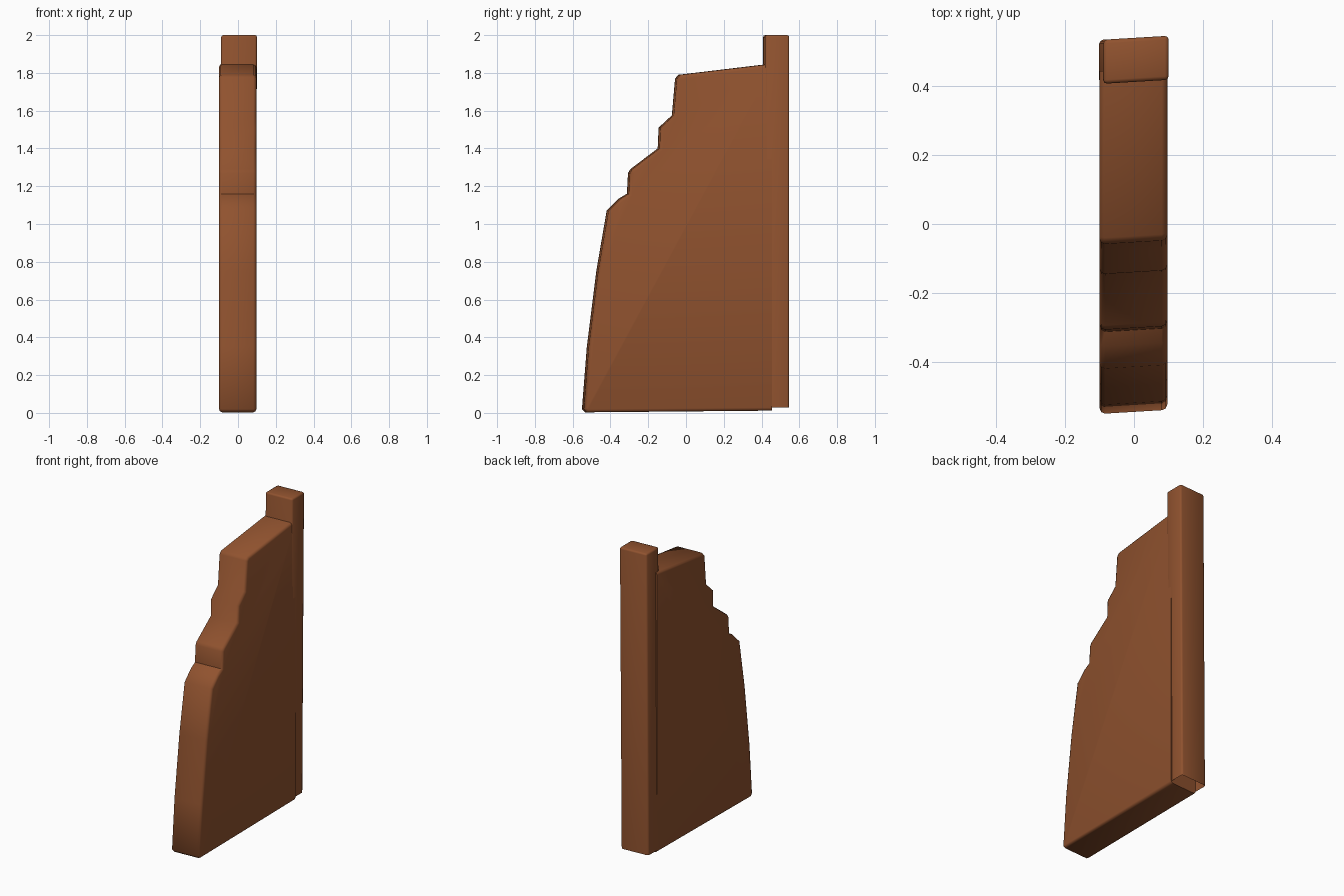
import bpy, bmesh, math

cube = bpy.data.objects.get("Cube")
if cube:
    bpy.data.objects.remove(cube, do_unlink=True)

# Single warm wood colour
wood = bpy.data.materials.new("warm_brown_wood")
wood.use_nodes = True
colour = (0.28, 0.085, 0.028, 1)
wood.diffuse_color = colour
bsdf = wood.node_tree.nodes["Principled BSDF"]
bsdf.inputs["Base Color"].default_value = colour
bsdf.inputs["Roughness"].default_value = 0.8

SKEW = 0.06  # ends are cut slightly out of square


def finish(name, bm):
    bmesh.ops.recalc_face_normals(bm, faces=bm.faces)
    mesh = bpy.data.meshes.new(name)
    bm.to_mesh(mesh)
    bm.free()
    mesh.materials.append(wood)
    obj = bpy.data.objects.new(name, mesh)
    bpy.context.collection.objects.link(obj)
    bpy.ops.object.select_all(action="DESELECT")
    obj.select_set(True)
    bpy.context.view_layer.objects.active = obj
    bpy.ops.object.shade_smooth_by_angle(angle=math.radians(50))
    return obj


# Stepped panel: side profile (y, z) extruded across x, front rims softened
profile = [(0.45, 0.012), (-0.53, 0.003), (-0.546, 0.02), (-0.52, 0.35),
           (-0.47, 0.75), (-0.415, 1.07), (-0.35, 1.135), (-0.308, 1.16),
           (-0.302, 1.27), (-0.29, 1.29), (-0.145, 1.4), (-0.14, 1.51),
           (-0.07, 1.575), (-0.053, 1.77), (-0.035, 1.79), (0.45, 1.848)]
bm = bmesh.new()
face = bm.faces.new([bm.verts.new((-0.1, y, z)) for y, z in profile])
ext = bmesh.ops.extrude_face_region(bm, geom=[face])
for v in ext["geom"]:
    if isinstance(v, bmesh.types.BMVert):
        v.co.x = 0.097
rims = [e for e in bm.edges
        if abs(e.verts[0].co.x - e.verts[1].co.x) < 0.01
        and min(v.co.y for v in e.verts) < 0.44]
bmesh.ops.bevel(bm, geom=rims, offset=0.016, segments=2, profile=0.5,
                affect="EDGES", clamp_overlap=True)
for v in bm.verts:
    v.co.y += SKEW * v.co.x
finish("stepped_panel", bm)

# Rear post: leans a little sideways and is open underneath
bm = bmesh.new()
bmesh.ops.create_cube(bm, size=1)
for v in bm.verts:
    top = v.co.z > 0
    v.co.x = v.co.x * 0.19 + (0.006 if top else -0.006)
    v.co.y = v.co.y * 0.128 + 0.477
    v.co.z = 2.0 if top else 0.028
    v.co.y += SKEW * v.co.x
bmesh.ops.delete(bm, geom=[f for f in bm.faces if f.calc_center_median().z < 0.1],
                 context="FACES_ONLY")
bmesh.ops.bevel(bm, geom=[e for e in bm.edges if not e.is_boundary],
                offset=0.011, segments=2, profile=0.5, affect="EDGES")
finish("rear_post", bm)
